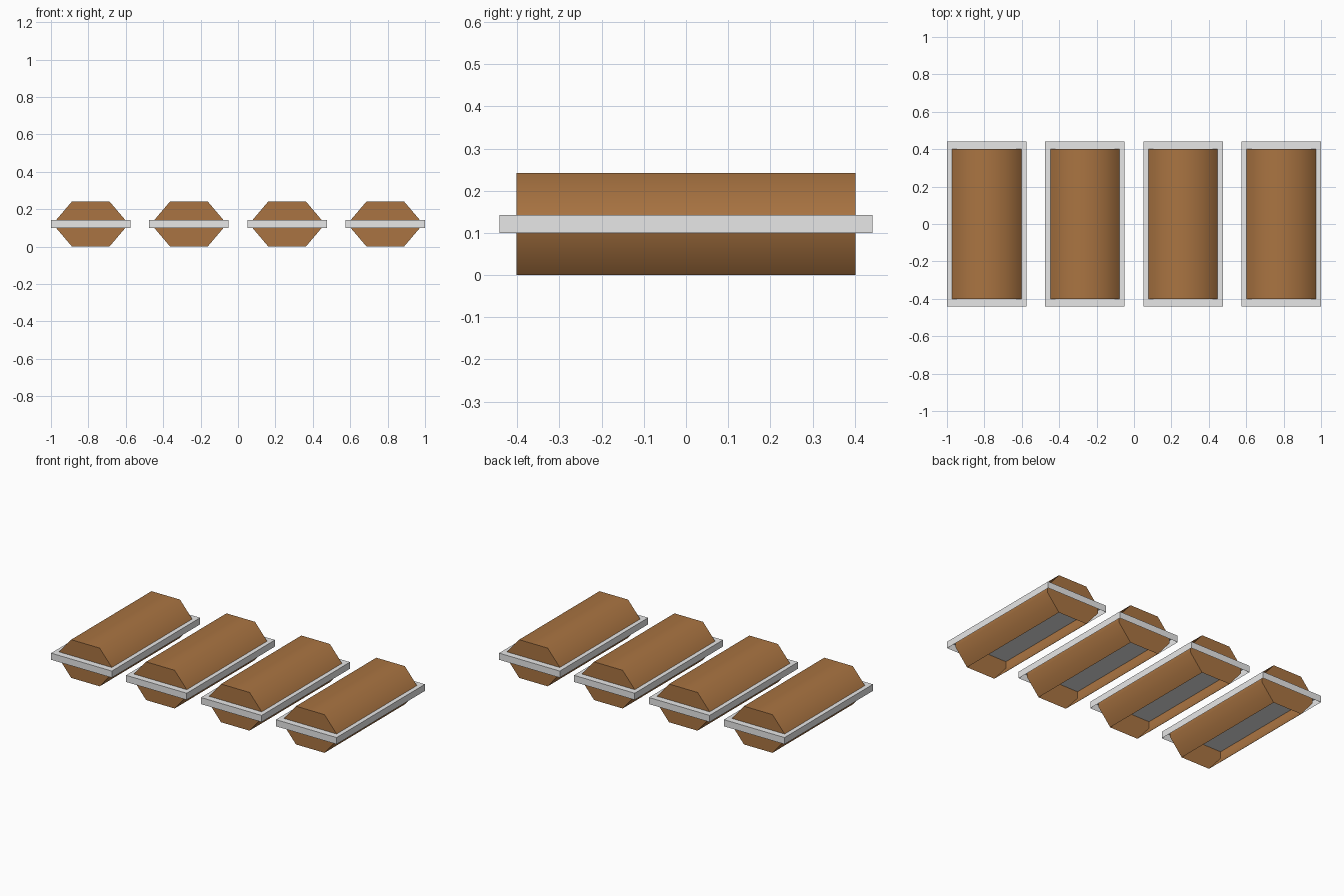
import bpy, bmesh, math

if "Cube" in bpy.data.objects:
    bpy.data.objects.remove(bpy.data.objects["Cube"])

SPACING = 0.525
RIM_X, RIM_Y = 0.2125, 0.442     # half sizes of the rim
Z0, Z1, TOP = 0.10, 0.142, 0.242
BODY_Y = 0.402
WIDE, NARROW = 0.185, 0.10       # half widths of the brown profile


def material(name, rgb):
    m = bpy.data.materials.new(name)
    m.diffuse_color = (*rgb, 1)
    m.use_nodes = True
    m.node_tree.nodes["Principled BSDF"].inputs["Base Color"].default_value = m.diffuse_color
    return m


BROWN = material("warm brown", (0.40, 0.175, 0.054))
GREY = material("light grey", (0.80, 0.80, 0.80))


def finish(bm, name, mat, x):
    mesh = bpy.data.meshes.new(name)
    bm.to_mesh(mesh)
    bm.free()
    mesh.materials.append(mat)
    ob = bpy.data.objects.new(name, mesh)
    ob.location.x = x
    bpy.context.collection.objects.link(ob)
    return ob


def hull(name, x, half_profile, closed):
    """Half profile (from rim to middle) mirrored in x and extruded along y."""
    bm = bmesh.new()
    profile = [(-w, z) for w, z in half_profile] + [(w, z) for w, z in reversed(half_profile)]
    rows = [[bm.verts.new((px, y, pz)) for px, pz in profile] for y in (-BODY_Y, BODY_Y)]
    for row in rows:
        bm.faces.new(row)
    middle = len(half_profile) - 1
    for i in range(len(profile) - 1):
        if i != middle or closed:
            bm.faces.new((rows[0][i], rows[0][i + 1], rows[1][i + 1], rows[1][i]))
    # every face looks away from the centre of the hull
    bm.normal_update()
    mid_z = sum(p[1] for p in profile) / len(profile)
    for f in bm.faces:
        c = f.calc_center_median()
        c.z -= mid_z
        if f.normal.dot(c) < 0:
            f.normal_flip()
    ob = finish(bm, name, BROWN, x)
    bpy.ops.object.select_all(action='DESELECT')
    ob.select_set(True)
    bpy.context.view_layer.objects.active = ob
    bpy.ops.object.shade_smooth_by_angle(angle=math.radians(60))


def rim(name, x):
    """Grey lid with side walls, open below."""
    bm = bmesh.new()
    bmesh.ops.create_cube(bm, size=1)
    for v in bm.verts:
        v.co.x *= 2 * RIM_X
        v.co.y *= 2 * RIM_Y
        v.co.z = Z0 if v.co.z < 0 else Z1
    bottom = min(bm.faces, key=lambda f: f.calc_center_median().z)
    bmesh.ops.delete(bm, geom=[bottom], context='FACES_ONLY')
    finish(bm, name, GREY, x)


for i in range(4):
    cx = (i - 1.5) * SPACING
    hull(f"upper_hull_{i + 1}", cx, [(WIDE, Z1), (NARROW, TOP)], True)
    hull(f"lower_hull_{i + 1}", cx, [(WIDE, Z1), (WIDE, Z0), (NARROW, 0.0)], False)
    rim(f"rim_{i + 1}", cx)
